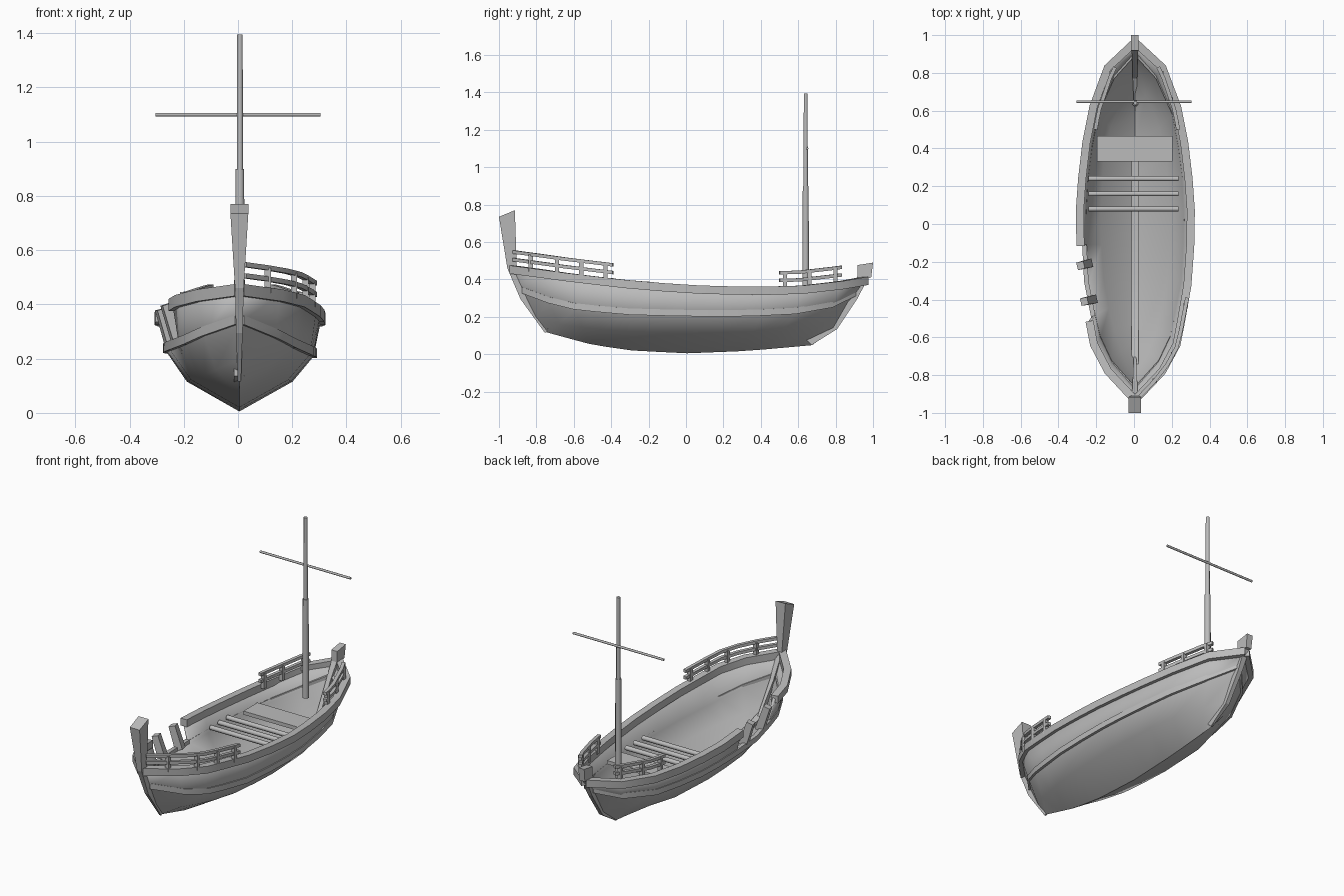
import bpy, bmesh, math
from mathutils import Vector

old = bpy.data.objects.get("Cube")
if old:
    bpy.data.objects.remove(old)

wood = bpy.data.materials.new("plain_grey")
wood.use_nodes = True
GREY = (0.5, 0.5, 0.5, 1)
wood.diffuse_color = GREY
wood.node_tree.nodes["Principled BSDF"].inputs["Base Color"].default_value = GREY

# Hull lines of one side, bow to stern, as (y, half width, z)
KEEL = [(-.74, 0, .125), (-.5, 0, .06), (-.3, 0, .03), (0, 0, .014), (.33, 0, .027), (.67, 0, .057)]
BILGE = [(-.8, 0, .2), (-.65, .095, .16), (-.35, .168, .13), (0, .19, .122), (.35, .172, .122),
         (.6, .115, .135), (.8, 0, .15)]
STRAKE = [(-.87, 0, .335), (-.74, .12, .285), (-.58, .195, .245), (-.3, .25, .22), (0, .265, .212),
          (.3, .25, .21), (.6, .195, .225), (.78, .11, .26), (.9, 0, .32)]
RAIL = [(-.93, 0, .475), (-.78, .14, .455), (-.64, .215, .435), (-.35, .27, .4), (0, .295, .37),
        (.35, .27, .36), (.6, .225, .365), (.82, .15, .39), (.96, 0, .415)]
STATIONS = [0, .08, .155, .22, .32, .43, .53, .62, .72, .82, .93, 1]
BREAK_START, BREAK_END = 3, 5
CENTRE = .005


def at_y(line, y, side=1):
    """Point on a hull line; the damaged side has its strake sprung upward."""
    for a, b in zip(line, line[1:]):
        if y <= b[0] or b is line[-1]:
            t = (y - a[0]) / (b[0] - a[0])
            x = side * (a[1] + (b[1] - a[1]) * t)
            z = a[2] + (b[2] - a[2]) * t
            if line is STRAKE and x < 0:
                z -= .07 * x
            return Vector((x * (1.015 if x > 0 else 1) + CENTRE, y, z))


def at_station(line, u, side=1):
    return at_y(line, line[0][0] + (line[-1][0] - line[0][0]) * u, side)


def add_object(name, bm, smooth=False):
    mesh = bpy.data.meshes.new(name)
    bm.to_mesh(mesh)
    bm.free()
    mesh.materials.append(wood)
    if smooth:
        mesh.shade_smooth()
        mesh.set_sharp_from_angle(angle=math.radians(50))
    obj = bpy.data.objects.new(name, mesh)
    bpy.context.scene.collection.objects.link(obj)
    return obj


def loft(name, rings, smooth=False):
    """Closed tube through rings of equal size."""
    bm = bmesh.new()
    rows = [[bm.verts.new(p) for p in ring] for ring in rings]
    n = len(rows[0])
    for a, b in zip(rows, rows[1:]):
        for i in range(n):
            j = (i + 1) % n
            bm.faces.new((a[i], a[j], b[j], b[i]))
    bm.faces.new(rows[0][::-1])
    bm.faces.new(rows[-1])
    bmesh.ops.recalc_face_normals(bm, faces=bm.faces)
    return add_object(name, bm, smooth)


def sweep(name, path, width, height):
    """Rectangular plank along a path, kept upright."""
    rings = []
    for i, p in enumerate(path):
        run = path[min(i + 1, len(path) - 1)] - path[max(i - 1, 0)]
        out = Vector((run.y, -run.x, 0)).normalized() * width / 2
        up = Vector((0, 0, height / 2))
        rings.append([p + out + up, p - out + up, p - out - up, p + out - up])
    return loft(name, rings, True)


def rod(name, start, end, r1, r2=None, sides=8):
    start, end = Vector(start), Vector(end)
    turn = (end - start).to_track_quat('Z', 'Y')
    rings = []
    for centre, r in ((start, r1), (end, r2 or r1)):
        rings.append([centre + turn @ Vector((r * math.cos(a), r * math.sin(a), 0))
                      for a in (math.tau * (k + .5) / sides for k in range(sides))])
    return loft(name, rings, True)


def post(name, sections):
    """Centre post from (front y, z, back y, z, half width) sections."""
    c = CENTRE
    loft(name, [[(c - h, fy, fz), (c + h, fy, fz), (c + h, by, bz), (c - h, by, bz)]
                for fy, fz, by, bz, h in sections])


# Hull shell, with the upper planks broken away on one side
bm = bmesh.new()
rows = []
for u in STATIONS:
    ring = [at_station(l, u, -1) for l in (RAIL, STRAKE, BILGE)] + [at_station(KEEL, u)]
    ring += [at_station(l, u) for l in (BILGE, STRAKE, RAIL)]
    ring[0].z -= .015
    ring[-1].z -= .015
    rows.append([bm.verts.new(p) for p in ring])
for s, (a, b) in enumerate(zip(rows, rows[1:])):
    for i in range(len(a) - 1):
        if i == 0 and BREAK_START <= s < BREAK_END:
            continue
        bm.faces.new((a[i], a[i + 1], b[i + 1], b[i]))
bmesh.ops.remove_doubles(bm, verts=bm.verts, dist=.0005)
bmesh.ops.recalc_face_normals(bm, faces=bm.faces)
shell = add_object("hull_shell", bm, True)
solid = shell.modifiers.new("thickness", 'SOLIDIFY')
solid.thickness = .018
solid.offset = 0


# Gunwales and rubbing strakes
def run_along(line, stations, side, outset, drop):
    return [at_station(line, u, side) + Vector((side * outset, 0, -drop)) for u in stations]


GUNWALES = {"left_gunwale": (STATIONS, 1),
            "right_bow_gunwale": (STATIONS[:BREAK_START + 1], -1),
            "right_stern_gunwale": (STATIONS[BREAK_END:], -1)}
for name, (stations, side) in GUNWALES.items():
    sweep(name, run_along(RAIL, stations, side, .002, .022), .042, .044)
for name, side in (("left_rubbing_strake", 1), ("right_rubbing_strake", -1)):
    sweep(name, run_along(STRAKE, STATIONS, side, .008, -.008), .024, .034)

# Broken ribs standing in the gap
for k, y in enumerate((-.4, -.21)):
    foot = at_y(STRAKE, y, -1) + Vector((.008, 0, .01))
    head = at_y(RAIL, y, -1) + Vector((-.008, -.01, -.005))
    rod(f"broken_rib_{k + 1}", foot, head, .032, .028, 4)


# Railings
def railing(name, side, y0, y1, posts, inset):
    def spot(y, lift):
        return at_y(RAIL, y, side) + Vector((-side * inset, 0, lift))
    ys = [y0 + (y1 - y0) * k / 6 for k in range(7)]
    for label, lift in (("lower", .032), ("upper", .073)):
        sweep(f"{name}_{label}_bar", [spot(y, lift) for y in ys], .02, .018)
    for k, y in enumerate(posts):
        rod(f"{name}_post_{k + 1}", spot(y, -.02), spot(y, .073), .016, .016, 4)


railing("left_bow_railing", 1, -.92, -.39, (-.83, -.69, -.56, -.43), -.01)
railing("left_stern_railing", 1, .5, .83, (.53, .66, .8), .018)
railing("right_stern_railing", -1, .5, .83, (.53, .66, .8), .034)

# Bow and stern posts
post("bow_post", [(-.755, .115, -.69, .14, .006), (-.885, .295, -.83, .33, .012),
                  (-.955, .46, -.905, .47, .016), (-1, .735, -.915, .77, .033)])
post("stern_stem", [(.672, .05, .64, .08, .006), (.808, .135, .77, .16, .012),
                    (.915, .295, .86, .32, .014), (.975, .41, .92, .42, .018)])
post("stern_post_head", [(.915, .4, .99, .41, .018), (.918, .477, 1, .49, .02)])

# Keelson, thwarts and seat
floor = [Vector((CENTRE, y, at_y(KEEL, y).z + .027)) for y in (-.74, -.5, -.3, 0, .34)]
sweep("keelson", floor, .038, .032)
for k, y in enumerate((.08, .16, .24)):
    rod(f"thwart_{k + 1}", (-.24, y, .265), (.235, y, .265), .014)
sweep("seat", [Vector((.005, y, .27)) for y in (.33, .465)], .4, .022)

# Mast and yard
rod("lower_mast", (.007, .64, .3), (.007, .64, .9), .019, .017)
rod("upper_mast", (.007, .64, .89), (.007, .64, 1.395), .0125, .011)
rod("yard", (-.305, .648, 1.1), (.305, .648, 1.1), .007)
